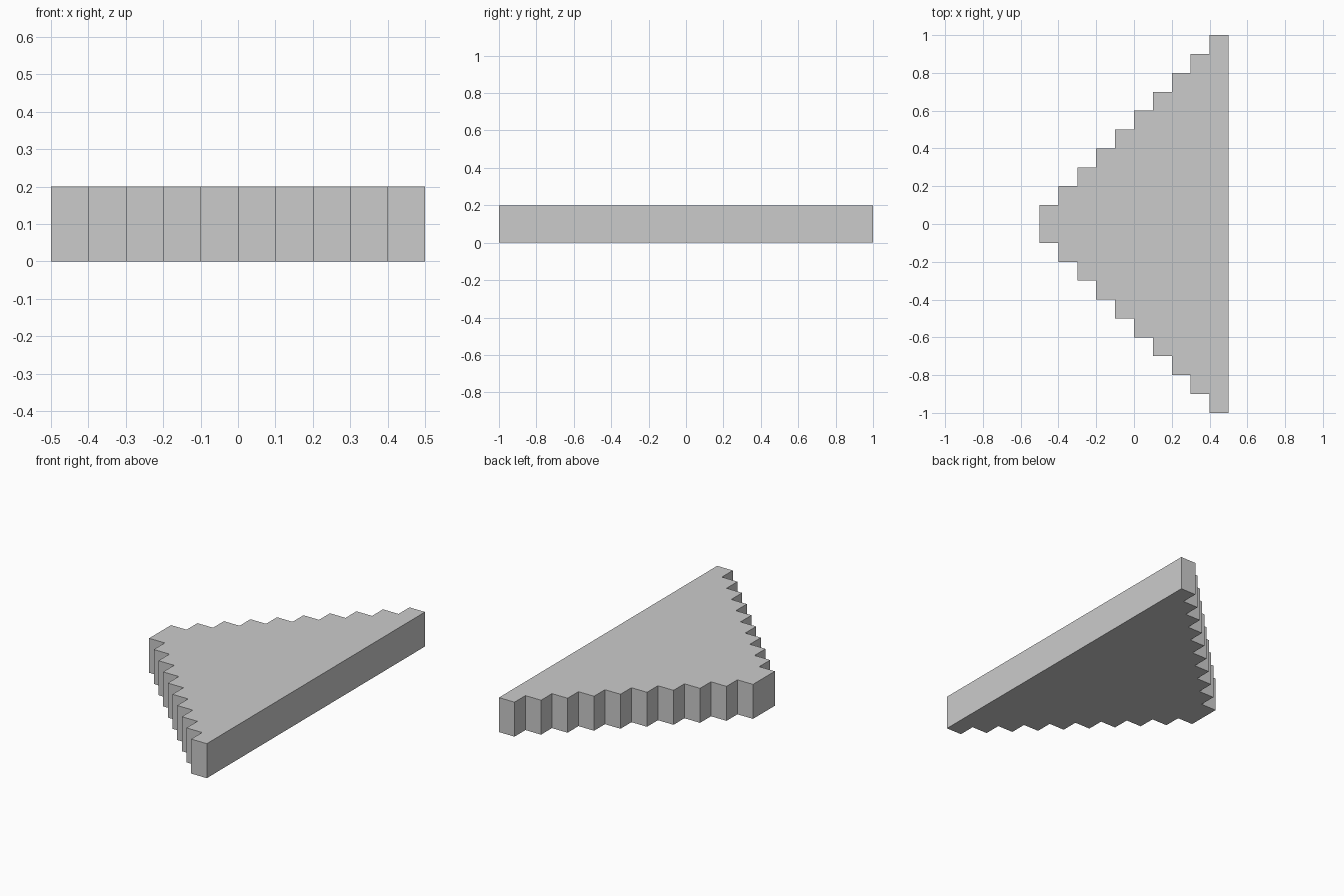
import bpy
import bmesh

if "Cube" in bpy.data.objects:
    bpy.data.objects.remove(bpy.data.objects["Cube"])

STEPS, STEP, HEIGHT = 10, 0.1, 0.2

# Stepped outline: each step towards +x widens the slab on both sides
upper = []
for i in range(STEPS):
    x, half_width = -0.5 + i * STEP, (i + 1) * STEP
    upper += [(x, half_width), (x + STEP, half_width)]
outline = upper + [(x, -y) for x, y in reversed(upper)]

# Extrude the outline into a flat slab
bm = bmesh.new()
base = bm.faces.new([bm.verts.new((x, y, 0)) for x, y in outline])
top = bmesh.ops.extrude_face_region(bm, geom=[base], use_keep_orig=True)
bmesh.ops.translate(bm, vec=(0, 0, HEIGHT),
                    verts=[v for v in top["geom"] if isinstance(v, bmesh.types.BMVert)])
bmesh.ops.recalc_face_normals(bm, faces=bm.faces)

mesh = bpy.data.meshes.new("stepped_slab")
bm.to_mesh(mesh)
bm.free()
slab = bpy.data.objects.new("stepped_slab", mesh)
bpy.context.collection.objects.link(slab)
